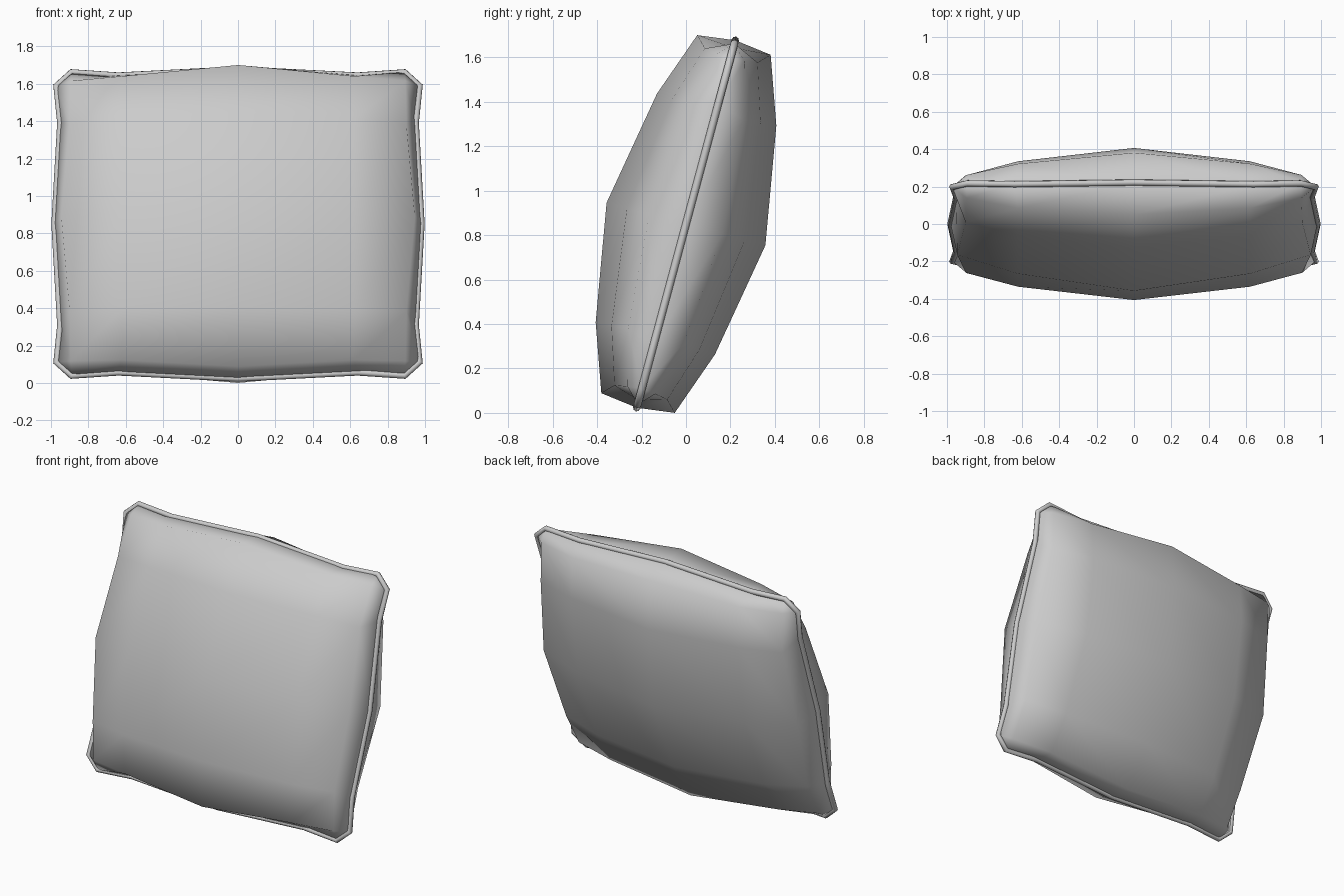
import bpy, bmesh, math

if "Cube" in bpy.data.objects:
    bpy.data.objects.remove(bpy.data.objects["Cube"], do_unlink=True)

TILT = math.radians(-15)
CENTRE = (0, 0, 0.85)

fabric = bpy.data.materials.new("grey_fabric")
fabric.use_nodes = True
grey = (0.6, 0.6, 0.6, 1)
fabric.diffuse_color = grey
fabric.node_tree.nodes["Principled BSDF"].inputs["Base Color"].default_value = grey

# One quarter of the puffed panel: (across, up, bulge) by column then row
PANEL = [
    [(0, 0, 0.37), (0, 0.533, 0.278), (0, 0.834, 0.171)],
    [(0.62, 0, 0.275), (0.62, 0.53, 0.205), (0.62, 0.785, 0.123)],
    [(0.945, 0, 0.17), (0.9, 0.52, 0.13), (0.895, 0.775, 0.064)],
]
# One quarter of the seam, from the middle of the side to the middle of the top
SEAM = [(0.981, 0), (0.95, 0.56), (0.972, 0.765), (0.89, 0.841), (0.64, 0.822), (0, 0.856)]


def sign(i):
    return -1 if i < 0 else 1


def seam_loop():
    """Mirror the quarter seam into a closed loop, anticlockwise from the side."""
    half = SEAM + [(-x, z) for x, z in SEAM[-2::-1]]
    return half + [(x, -z) for x, z in half[-2:0:-1]]


def border_loop():
    """Panel border cells in the same order as the seam, corners listed twice."""
    quarter = [(2, 0), (2, 1), (2, 2), (2, 2), (1, 2), (0, 2)]
    half = quarter + [(-i, j) for i, j in quarter[-2::-1]]
    return half + [(i, -j) for i, j in half[-2:0:-1]]


def place(obj):
    obj.location = CENTRE
    obj.rotation_euler = (TILT, 0, 0)
    bpy.context.collection.objects.link(obj)


# Cushion body: two puffed panels joined along the seam
bm = bmesh.new()
seam = [bm.verts.new((x, 0, z)) for x, z in seam_loop()]
border = border_loop()
steps = range(-2, 3)
for side in (-1, 1):
    grid = {}
    for i in steps:
        for j in steps:
            x, z, n = PANEL[abs(i)][abs(j)]
            grid[i, j] = bm.verts.new((sign(i) * x, side * n, sign(j) * z))
    for i in steps[:-1]:
        for j in steps[:-1]:
            bm.faces.new((grid[i, j], grid[i + 1, j], grid[i + 1, j + 1], grid[i, j + 1]))
    for k in range(len(seam)):
        m = (k + 1) % len(seam)
        a, b = grid[border[k]], grid[border[m]]
        bm.faces.new((seam[k], seam[m], a) if a is b else (seam[k], seam[m], b, a))
bmesh.ops.recalc_face_normals(bm, faces=bm.faces)
for face in bm.faces:
    face.smooth = True
mesh = bpy.data.meshes.new("cushion_body")
bm.to_mesh(mesh)
bm.free()
mesh.materials.append(fabric)
place(bpy.data.objects.new("cushion_body", mesh))

# Piping cord around the seam
curve = bpy.data.curves.new("piping", "CURVE")
curve.dimensions = "3D"
curve.bevel_depth = 0.017
curve.bevel_resolution = 2
spline = curve.splines.new("POLY")
points = seam_loop()
spline.points.add(len(points) - 1)
for point, (x, z) in zip(spline.points, points):
    point.co = (x, 0, z, 1)
spline.use_cyclic_u = True
spline.use_smooth = True
curve.materials.append(fabric)
place(bpy.data.objects.new("piping", curve))
